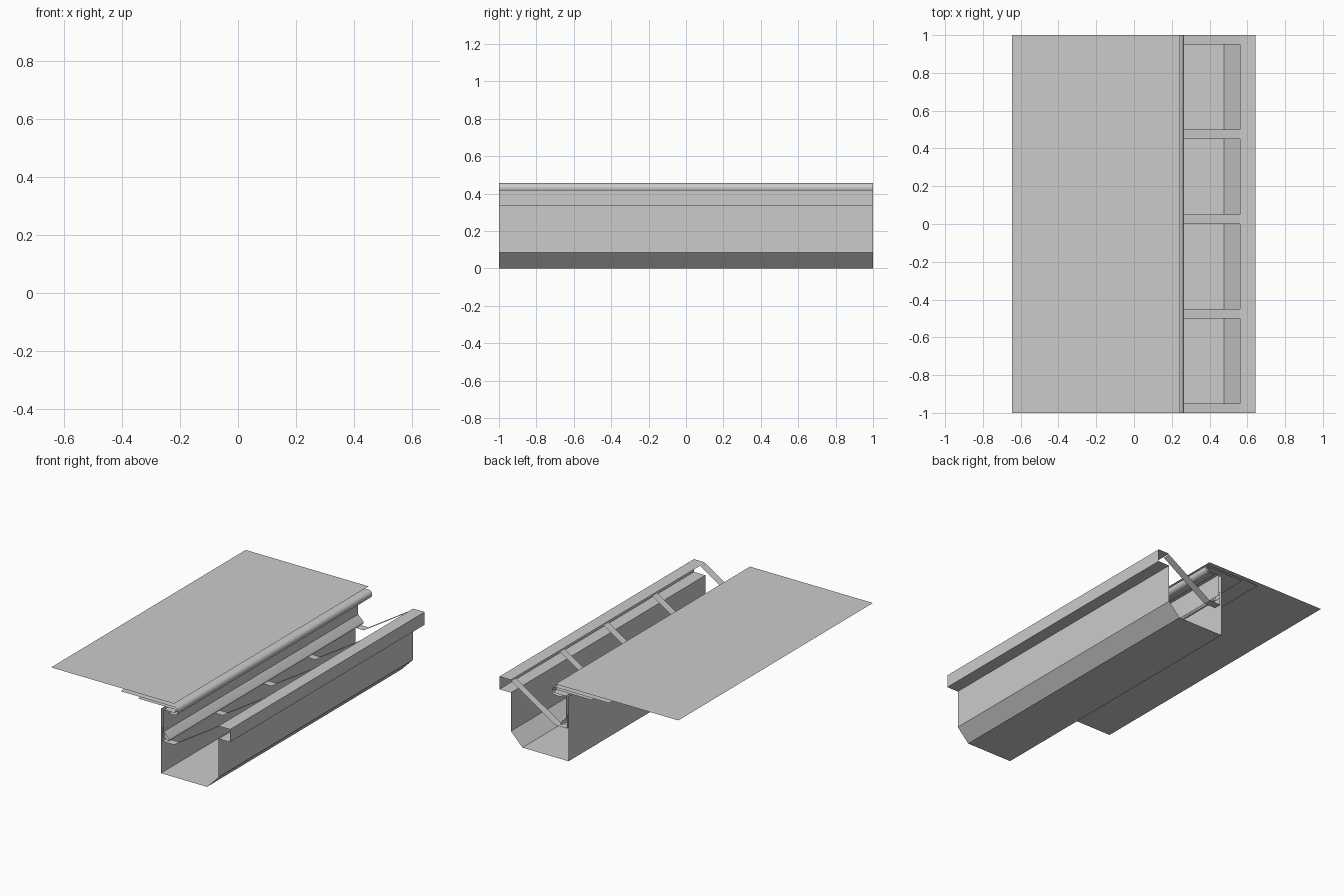
import bpy, math

if "Cube" in bpy.data.objects:
    bpy.data.objects.remove(bpy.data.objects["Cube"])


def arc(cx, cz, r, a0, a1, n=10):
    """Points of an arc in the x-z plane, angles in degrees."""
    return [(cx + r * math.cos(math.radians(a0 + (a1 - a0) * i / n)),
             cz + r * math.sin(math.radians(a0 + (a1 - a0) * i / n)))
            for i in range(n + 1)]


def sheet(name, profile, y0=-1.0, y1=1.0, smooth=False):
    """Bent sheet metal: an x-z profile swept along y."""
    n = len(profile)
    verts = [(x, y, z) for y in (y0, y1) for x, z in profile]
    faces = [(i, i + 1, n + i + 1, n + i) for i in range(n - 1)]
    mesh = bpy.data.meshes.new(name)
    mesh.from_pydata(verts, [], faces)
    obj = bpy.data.objects.new(name, mesh)
    bpy.context.collection.objects.link(obj)
    if smooth:
        bpy.ops.object.select_all(action='DESELECT')
        obj.select_set(True)
        bpy.context.view_layer.objects.active = obj
        bpy.ops.object.shade_smooth_by_angle(angle=math.radians(30))
    return obj


# Box gutter with chamfered front corner and folded front lip
sheet("gutter", [(0.145, 0.42), (0.145, 0.0), (0.477, 0.0), (0.56, 0.085),
                 (0.56, 0.335), (0.643, 0.335), (0.643, 0.418), (0.56, 0.418)])

# Flat roof covering
sheet("roof_sheet", [(-0.645, 0.477), (0.24, 0.477)])

# Outer edge strip, rolled round the eave
sheet("eave_strip", [(-0.145, 0.456)] + arc(0.24, 0.43, 0.026, 90, -90)
      + [(0.2, 0.404)], smooth=True)

# Inner flashing: hooked in the eave roll, drops into the gutter, ends in a drip
drip = arc(0.196, 0.231, 0.009, 45, -135, 6)
sheet("drip_flashing", [(-0.02, 0.442)] + arc(0.24, 0.43, 0.012, 90, -90)
      + [(0.165, 0.418), (0.165, 0.275)] + drip + [(0.164, 0.25)], smooth=True)

# Diagonal support straps across the gutter
strap = [(0.155, 0.30), (0.155, 0.21), (0.24, 0.21), (0.56, 0.412)]
for i, y in enumerate((-1.0, -0.5, 0.0, 0.45, 0.95)):
    sheet(f"gutter_strap_{i + 1}", strap, y, y + 0.05)
